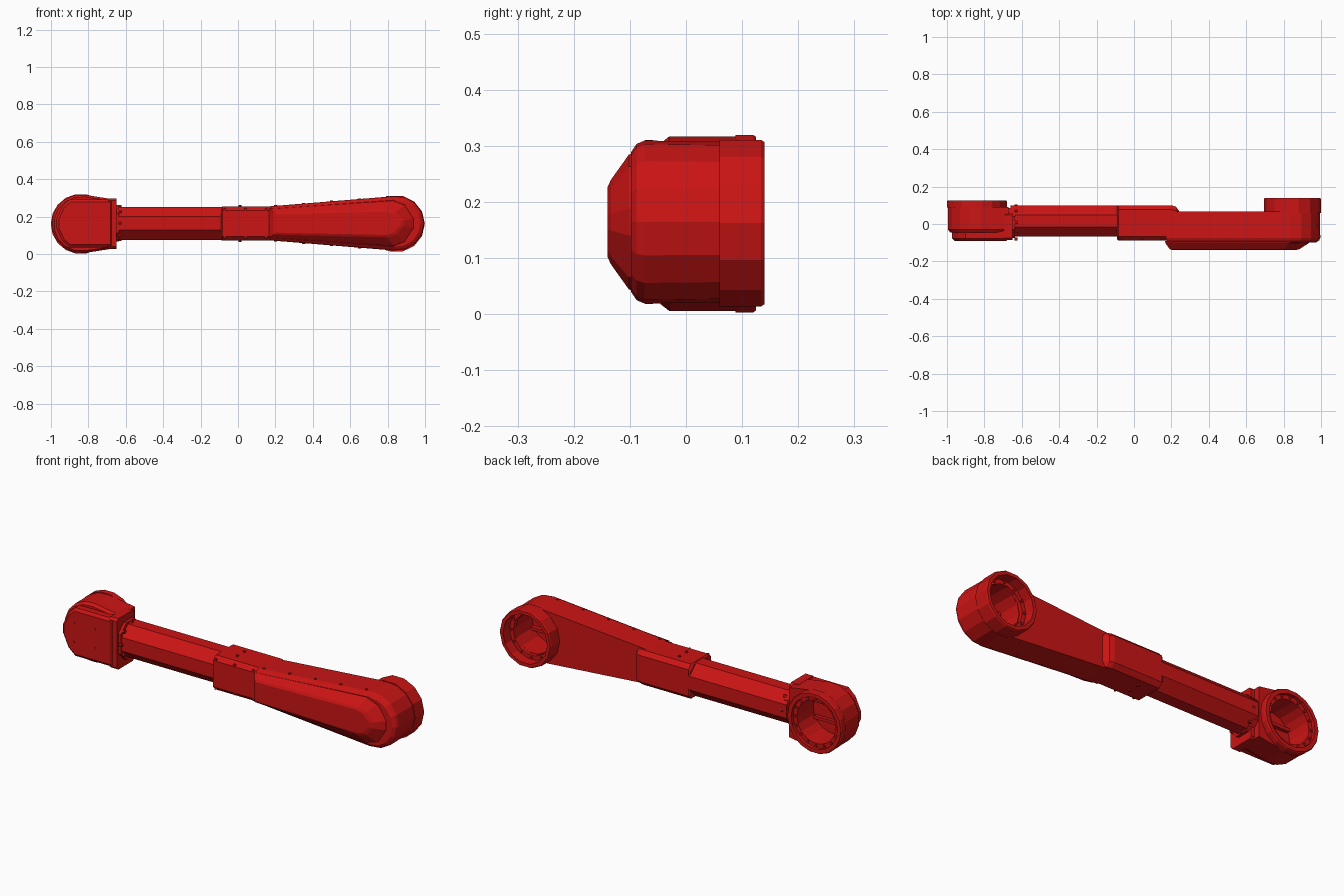
import bpy, bmesh
from math import cos, sin, radians, pi

if "Cube" in bpy.data.objects:
    bpy.data.objects.remove(bpy.data.objects["Cube"])

red = bpy.data.materials.new("red_paint")
red.diffuse_color = (0.6, 0.007, 0.007, 1)
red.use_nodes = True
red.node_tree.nodes["Principled BSDF"].inputs["Base Color"].default_value = red.diffuse_color
AX = {"x": lambda a, b, d: (d, a, b), "y": lambda a, b, d: (a, d, b), "z": lambda a, b, d: (a, b, d)}


def loft(name, loops, axis="y", closed=False):
    """Skin same-length 2D loops [(points, depth)] along an axis; cap the ends or close into a ring."""
    bm = bmesh.new()
    rows = [[bm.verts.new(AX[axis](a, b, d)) for a, b in pts] for pts, d in loops]
    n = len(rows[0])
    pairs = list(zip(rows, rows[1:])) + ([(rows[-1], rows[0])] if closed else [])
    for r0, r1 in pairs:
        for i in range(n):
            j = (i + 1) % n
            bm.faces.new((r0[i], r0[j], r1[j], r1[i]))
    if not closed:
        bm.faces.new(rows[0])
        bm.faces.new(rows[-1])
    bmesh.ops.recalc_face_normals(bm, faces=bm.faces)
    me = bpy.data.meshes.new(name)
    bm.to_mesh(me)
    bm.free()
    me.materials.append(red)
    ob = bpy.data.objects.new(name, me)
    bpy.context.collection.objects.link(ob)
    return ob


def arc(cx, cz, r, a0, a1, n):
    return [(cx + r * cos(radians(a0 + (a1 - a0) * i / n)),
             cz + r * sin(radians(a0 + (a1 - a0) * i / n))) for i in range(n + 1)]


def circle(cx, cz, r, n):
    return arc(cx, cz, r, 0, 360, n)[:-1]


def chamfered(a0, a1, b0, b1, c):
    return [(a0 + c, b0), (a1 - c, b0), (a1, b0 + c), (a1, b1 - c),
            (a1 - c, b1), (a0 + c, b1), (a0, b1 - c), (a0, b0 + c)]


def bolt(name, a, b, d, axis, r=0.006, h=0.004):
    loft(name, [(circle(a, b, r, 6), d - h), (circle(a, b, r, 6), d + h)], axis)


def hollow(ob, cx, cz, r, n, y0, y1):
    """Cut a round pocket into a part from the back."""
    cut = loft("pocket_cutter", [(circle(cx, cz, r, n), y0), (circle(cx, cz, r, n), y1)])
    cut.hide_render = True
    m = ob.modifiers.new("pocket", "BOOLEAN")
    m.object, m.operation, m.solver = cut, "DIFFERENCE", "EXACT"
    bpy.context.view_layer.objects.active = ob
    bpy.ops.object.modifier_apply(modifier=m.name)
    bpy.data.objects.remove(cut)


# ---- upper arm: tapered housing with a round elbow end
EX, EZ = 0.85, 0.164


def arm_outline(r, x0, half):
    return [(x0, EZ - half)] + arc(EX, EZ, r, -96, 96, 8) + [(x0, EZ + half)]


arm = loft("upper_arm_housing", [
    (arm_outline(0.144, 0.17, 0.09), 0.066),
    (arm_outline(0.146, 0.17, 0.091), -0.074),
    (arm_outline(0.14, 0.172, 0.085), -0.088),
    (arm_outline(0.125, 0.175, 0.078), -0.098)])
hollow(arm, EX, EZ, 0.108, 14, -0.075, 0.1)


# raised front cover
def cover_outline(x0, h0, x1, h1, tip):
    return [(x0, EZ - h0), (x1, EZ - h1), (x1 + (tip - x1) * 0.55, EZ - h1 * 0.82), (tip, EZ - h1 * 0.2),
            (tip, EZ + h1 * 0.2), (x1 + (tip - x1) * 0.55, EZ + h1 * 0.82), (x1, EZ + h1), (x0, EZ + h0)]


loft("upper_arm_cover", [
    (cover_outline(0.165, 0.078, 0.83, 0.124, 0.945), -0.09),
    (cover_outline(0.168, 0.076, 0.83, 0.12, 0.935), -0.102),
    (cover_outline(0.19, 0.06, 0.80, 0.075, 0.885), -0.134),
    (cover_outline(0.205, 0.05, 0.79, 0.062, 0.865), -0.14)])

# screws along the cover seam, top and bottom
for i in range(5):
    x = 0.2 + 0.15 * i
    h = 0.091 + (x - 0.17) / 0.67 * 0.054
    for s in (-1, 1):
        bolt("seam_screw", x, -0.066, EZ + s * h, "z", 0.008)


def joint_ring(name, cx, cz, n, r_out, r_in, r_bore, y0, y_step, y1, bolts):
    """Stepped collar with a ledge of bolts."""
    loft(name, [(circle(cx, cz, r_out, n), y0), (circle(cx, cz, r_out, n), y1 - 0.006),
                (circle(cx, cz, r_out - 0.004, n), y1), (circle(cx, cz, r_in, n), y1),
                (circle(cx, cz, r_in, n), y_step), (circle(cx, cz, r_bore, n), y_step),
                (circle(cx, cz, r_bore, n), y0)], closed=True)
    for x, z in circle(cx, cz, (r_in + r_bore) / 2, bolts):
        bolt(name + "_bolt", x, z, y_step, "y", 0.007, 0.006)


joint_ring("elbow_ring", 0.847, 0.162, 14, 0.152, 0.13, 0.108, 0.06, 0.085, 0.14, 12)

# ---- sleeve joining the arm and tube, with its rounded back end
loft("sleeve", [
    (chamfered(-0.08, 0.093, 0.078, 0.248, 0.025), -0.092),
    (chamfered(-0.088, 0.1, 0.071, 0.255, 0.022), -0.084),
    (chamfered(-0.088, 0.1, 0.071, 0.255, 0.022), 0.20),
    (chamfered(-0.088, 0.092, 0.073, 0.253, 0.022), 0.225),
    (chamfered(-0.086, 0.066, 0.075, 0.25, 0.02), 0.243)], "x")
for z in (0.069, 0.257):
    for y in (-0.02, 0.04):
        bolt("sleeve_bolt", 0.01, y, z, "z", 0.008)
for x in (-0.07, 0.04, 0.15):
    for z in (0.088, 0.24):
        bolt("sleeve_front_bolt", x, z, -0.085, "y", 0.007)

# ---- octagonal tube with end collar
loft("forearm_tube", [(chamfered(-0.068, 0.1, 0.076, 0.252, 0.052), x) for x in (-0.66, -0.07)], "x")
loft("tube_collar", [(chamfered(-0.075, 0.086, 0.068, 0.262, 0.045), x) for x in (-0.67, -0.635)], "x")
for y, z in circle(0.008, 0.165, 0.088, 8):
    bolt("collar_bolt", y, z, -0.632, "x", 0.009, 0.008)

# ---- wrist head
WX, WZ = -0.84, 0.161
head = loft("wrist_housing", [
    (arc(WX, WZ, r, 82, 278, 9) + [(-0.67, WZ - r * 0.84), (-0.67, WZ + r * 0.84)], y)
    for y, r in ((0.092, 0.157), (-0.03, 0.157), (-0.045, 0.145))])
hollow(head, WX, WZ, 0.114, 18, -0.035, 0.12)


def wrist_cover(d):
    return [(-0.668 - d, 0.036 + d), (-0.668 - d, 0.292 - d), (-0.90 + d * .4, 0.292 - d), (-0.94 + d * .8, 0.255 - d * .5),
            (-0.972 + d, 0.185), (-0.972 + d, 0.14), (-0.94 + d * .8, 0.07 + d * .5), (-0.90 + d * .4, 0.036 + d)]


loft("wrist_cover", [(wrist_cover(0), -0.03), (wrist_cover(0), -0.078), (wrist_cover(0.014), -0.09)])
for x in (-0.90, -0.775):
    for z in (0.112, 0.214):
        bolt("wrist_cover_screw", x, z, -0.09, "y", 0.006, 0.002)

# square mounting flange toward the tube
loft("wrist_flange", [(chamfered(-0.086, 0.06, 0.028, 0.298, 0.012), x) for x in (-0.695, -0.65)], "x")
joint_ring("wrist_ring", WX, WZ, 18, 0.161, 0.136, 0.114, 0.088, 0.108, 0.125, 16)

# ribs inside the open pockets
for name, cx, cz, y0 in (("wrist_rib", WX, WZ, -0.036), ("elbow_rib", EX, EZ, -0.076)):
    for dz in (-0.045, 0.045):
        loft(name, [(chamfered(cx - 0.1, cx + 0.1, cz + dz - 0.008, cz + dz + 0.008, 0.003), y)
                    for y in (y0, y0 + 0.025)])
